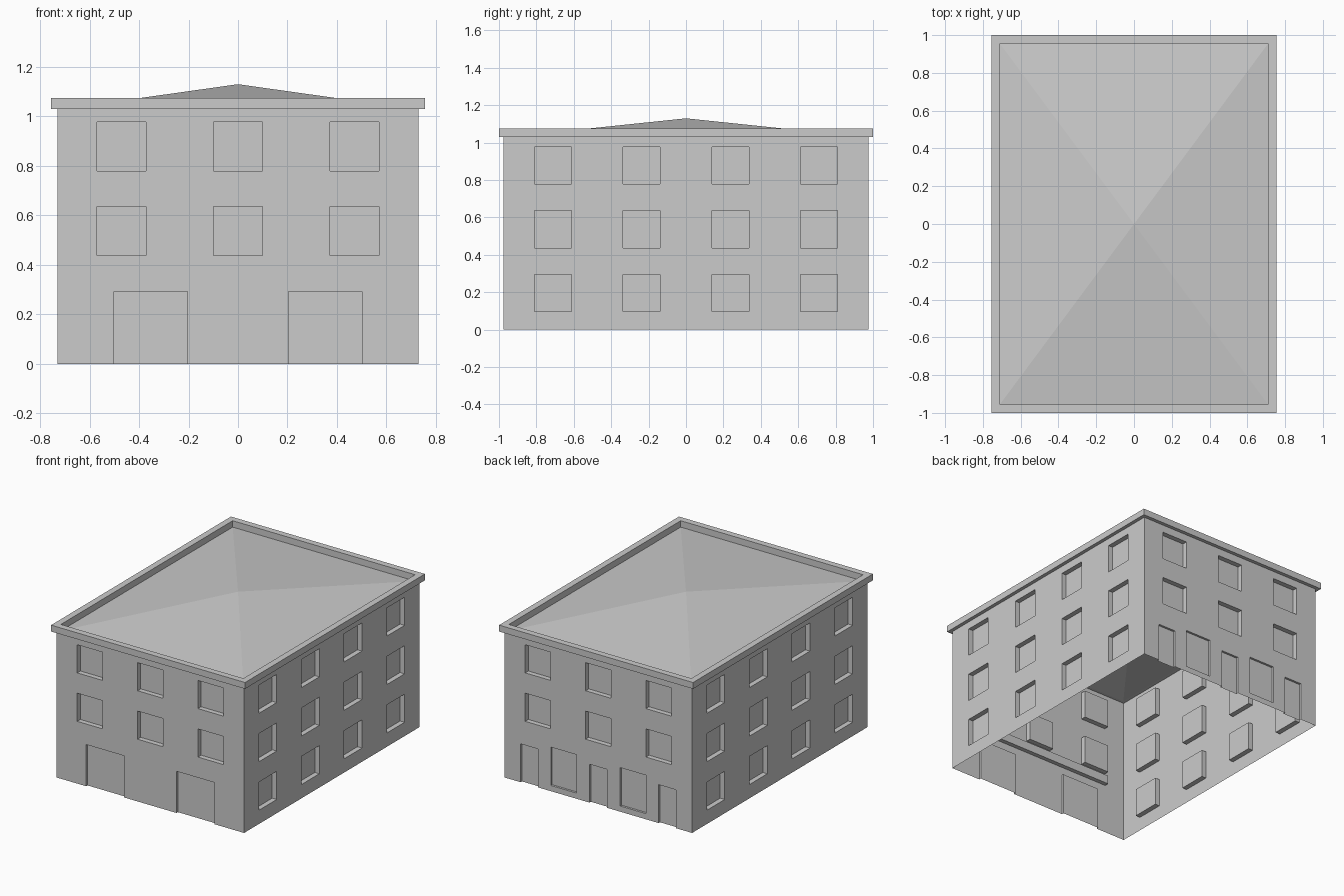
import bpy
import bmesh
from mathutils import Matrix

cube = bpy.data.objects.get("Cube")
if cube:
    bpy.data.objects.remove(cube)

# Single plaster colour
GREY = (0.6, 0.6, 0.6, 1)
plaster = bpy.data.materials.new("plain_grey")
plaster.use_nodes = True
plaster.diffuse_color = GREY
plaster.node_tree.nodes["Principled BSDF"].inputs["Base Color"].default_value = GREY

HALF_X, HALF_Y, WALL_TOP = 0.73, 0.975, 1.03
PARAPET_TOP, ROOF_PEAK = 1.075, 1.13
INNER, OUTER = (0.71, 0.955), (0.755, 1.0)
WINDOW, DEEP, SHALLOW = 0.198, 0.035, 0.015
FLOORS = (0.097, 0.438, 0.779)


def finish(bm, name):
    mesh = bpy.data.meshes.new(name)
    bm.to_mesh(mesh)
    bm.free()
    mesh.materials.append(plaster)
    obj = bpy.data.objects.new(name, mesh)
    bpy.context.collection.objects.link(obj)
    return obj


def opening(centre, width, bottom, top, depth):
    return (centre - width / 2, centre + width / 2, bottom, top, depth)


def windows(centres, floors):
    return [opening(c, WINDOW, z, z + WINDOW, DEEP) for z in floors for c in centres]


def wall(name, half, distance, turns, openings):
    """Thin wall with recessed panels, built facing -y and turned in quarter steps."""
    bm = bmesh.new()

    def quad(*points):
        bm.faces.new([bm.verts.new((u, v - distance, z)) for u, v, z in points])

    us = sorted({-half, half, *(e for o in openings for e in o[:2])})
    zs = sorted({0, WALL_TOP, *(e for o in openings for e in o[2:4])})
    for u0, u1 in zip(us, us[1:]):
        for z0, z1 in zip(zs, zs[1:]):
            u, z = (u0 + u1) / 2, (z0 + z1) / 2
            if not any(o[0] < u < o[1] and o[2] < z < o[3] for o in openings):
                quad((u0, 0, z0), (u1, 0, z0), (u1, 0, z1), (u0, 0, z1))
    # Panel and reveals of each opening
    for u0, u1, z0, z1, d in openings:
        quad((u0, d, z0), (u1, d, z0), (u1, d, z1), (u0, d, z1))
        quad((u0, 0, z0), (u0, d, z0), (u0, d, z1), (u0, 0, z1))
        quad((u1, d, z0), (u1, 0, z0), (u1, 0, z1), (u1, d, z1))
        quad((u0, d, z1), (u1, d, z1), (u1, 0, z1), (u0, 0, z1))
        if z0 > 0:
            quad((u0, 0, z0), (u1, 0, z0), (u1, d, z0), (u0, d, z0))
    bmesh.ops.remove_doubles(bm, verts=bm.verts, dist=1e-5)
    bm.transform(Matrix.Rotation(turns * 1.5707963, 4, 'Z'))
    finish(bm, name)


def rectangle(bm, size, z):
    x, y = size
    return [bm.verts.new(p) for p in ((-x, -y, z), (x, -y, z), (x, y, z), (-x, y, z))]


# Walls
end_columns = (-0.47, 0, 0.47)
side_columns = (-0.711, -0.237, 0.237, 0.711)
garage_doors = [opening(c, 0.297, 0, 0.293, SHALLOW) for c in (-0.352, 0.352)]
back_doors = [opening(c, 0.136, 0, 0.27, SHALLOW) for c in (-0.537, 0, 0.537)]
back_windows = [opening(c, 0.2, 0.04, 0.31, SHALLOW) for c in (-0.27, 0.27)]
upper = windows(end_columns, FLOORS[1:])

wall("front_wall", HALF_X, HALF_Y, 0, upper + garage_doors)
wall("left_wall", HALF_Y, HALF_X, 1, windows(side_columns, FLOORS))
wall("back_wall", HALF_X, HALF_Y, 2, upper + back_doors + back_windows)
wall("right_wall", HALF_Y, HALF_X, 3, windows(side_columns, FLOORS))

# Parapet ring around the roof
bm = bmesh.new()
rings = [rectangle(bm, size, z) for size, z in (
    (INNER, WALL_TOP), (INNER, PARAPET_TOP), (OUTER, PARAPET_TOP), (OUTER, WALL_TOP))]
for a, b in zip(rings, rings[1:] + rings[:1]):
    for i in range(4):
        j = (i + 1) % 4
        bm.faces.new((a[i], a[j], b[j], b[i]))
bmesh.ops.recalc_face_normals(bm, faces=bm.faces)
finish(bm, "parapet")

# Low pyramid roof
bm = bmesh.new()
eaves = rectangle(bm, INNER, WALL_TOP)
peak = bm.verts.new((0, 0, ROOF_PEAK))
for i in range(4):
    bm.faces.new((eaves[i], eaves[(i + 1) % 4], peak))
finish(bm, "roof")

# Beam on the inside of the front wall, above the garage doors
bm = bmesh.new()
bmesh.ops.create_cube(bm, size=1)
bm.transform(Matrix.Translation((0, 0.018 - HALF_Y, 0.38)) @ Matrix.Diagonal((1.14, 0.03, 0.06, 1)))
finish(bm, "inner_beam")
